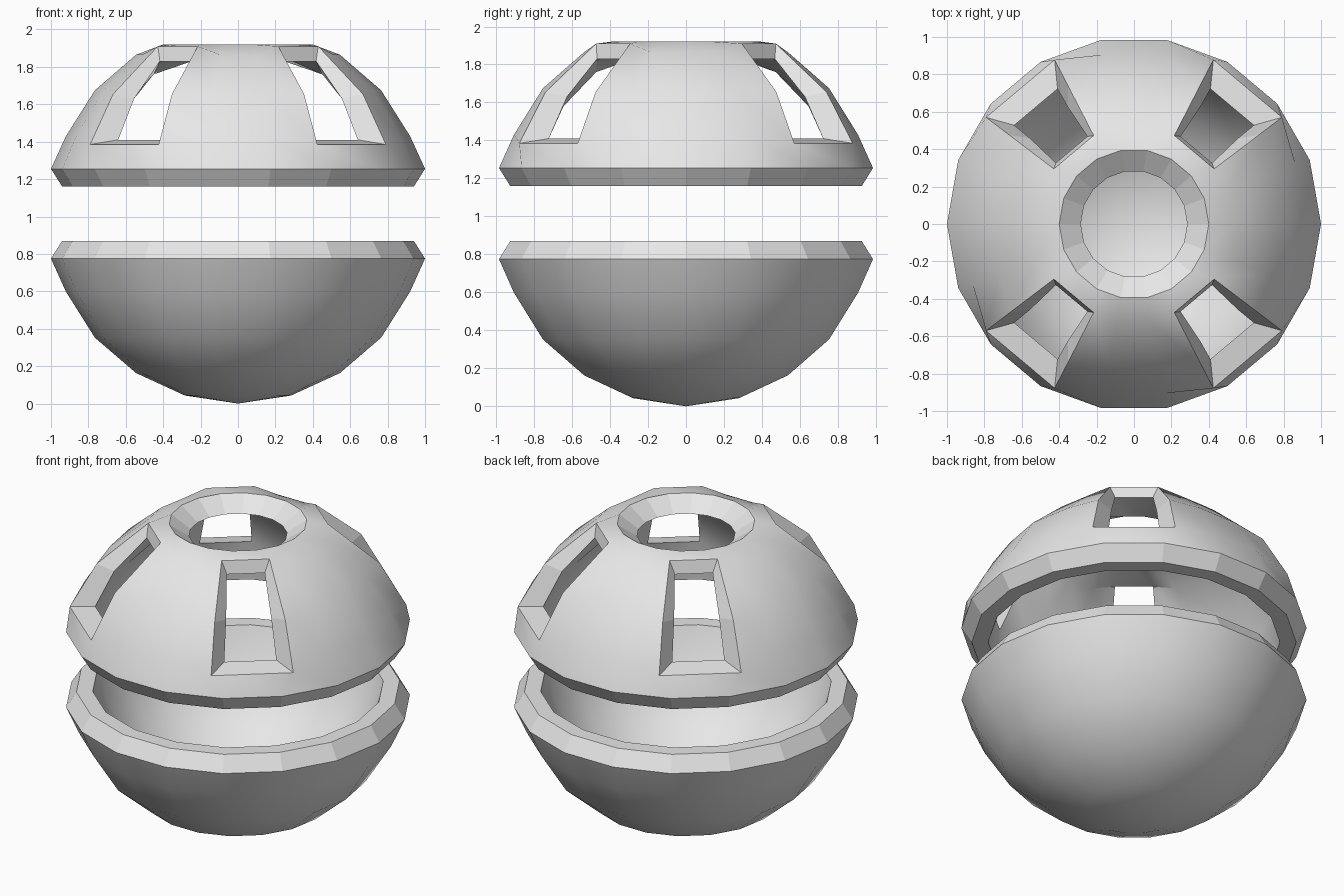
import bpy, bmesh, math

if "Cube" in bpy.data.objects:
    bpy.data.objects.remove(bpy.data.objects["Cube"])

SIDES = 18
WINDOWS = (2, 6, 11, 15)          # first column of each window gap

grey = bpy.data.materials.new("light grey")
grey.diffuse_color = (0.8, 0.8, 0.8, 1)
grey.use_nodes = True
grey.node_tree.nodes["Principled BSDF"].inputs["Base Color"].default_value = grey.diffuse_color


def polar(bm, r, deg, z):
    a = math.radians(deg)
    return bm.verts.new((r * math.cos(a), r * math.sin(a), z))


def finish(bm, name):
    """Smooth shell with creases, faceted where marked flat."""
    bmesh.ops.remove_doubles(bm, verts=bm.verts, dist=1e-4)
    bmesh.ops.recalc_face_normals(bm, faces=bm.faces)
    for e in bm.edges:
        e.smooth = e.calc_face_angle(0) < math.radians(30)
    me = bpy.data.meshes.new(name)
    bm.to_mesh(me)
    bm.free()
    me.materials.append(grey)
    bpy.context.collection.objects.link(bpy.data.objects.new(name, me))


def shell(name, profile, closed, flat_rows, window_rows=None):
    """Lathe a profile; window_rows = {row: (radius, z, half angle)} at the gaps."""
    bm = bmesh.new()
    window_rows = window_rows or {}
    grid = []
    for j, (r, z) in enumerate(profile):
        ring = []
        for i in range(SIDES):
            rr, deg, zz = r, i * 20, z
            if j in window_rows:
                for w in WINDOWS:
                    if i in (w, w + 1):
                        rr, zz, half = window_rows[j]
                        deg = w * 20 + 10 + (half if i > w else -half)
            ring.append(polar(bm, rr, deg, zz))
        grid.append(ring)
    rows = len(profile)
    for j in range(rows if closed else rows - 1):
        k = (j + 1) % rows
        for i in range(SIDES):
            if j in window_rows and k in window_rows and i in WINDOWS:
                continue
            n = (i + 1) % SIDES
            f = bm.faces.new((grid[j][i], grid[j][n], grid[k][n], grid[k][i]))
            f.smooth = j not in flat_rows
    # window reveals joining outer and inner skins
    if window_rows:
        for w in WINDOWS:
            outer = [grid[j][w] for j in (1, 2, 3)] + [grid[j][w + 1] for j in (3, 2, 1)]
            inner = [grid[j][w] for j in (9, 8, 7)] + [grid[j][w + 1] for j in (7, 8, 9)]
            for a in range(6):
                b = (a + 1) % 6
                bm.faces.new((outer[a], outer[b], inner[b], inner[a]))
    finish(bm, name)


# lower bowl: outer skin, chamfered rim, inner skin
shell("lower_bowl",
      [(0, 0), (.284, .043), (.545, .163), (.765, .352), (.92, .598), (1, .775),
       (.94, .87), (.845, .87), (.775, .66), (.645, .455), (.46, .295),
       (.24, .195), (0, .16)],
      False, (5, 6))

# upper dome: top opening, four windows, chamfered rim
shell("upper_dome",
      [(.40, 1.92), (.545, 1.865), (.765, 1.675), (.92, 1.43), (1, 1.255),
       (.94, 1.16), (.845, 1.16), (.775, 1.37), (.655, 1.58), (.48, 1.76),
       (.285, 1.84)],
      True, (4, 5, 10),
      {1: (.52, 1.91, 15.5), 2: (.82, 1.655, 14.5), 3: (.975, 1.385, 14.2),
       7: (.83, 1.41, 10.5), 8: (.72, 1.63, 10.5), 9: (.53, 1.83, 12)})
